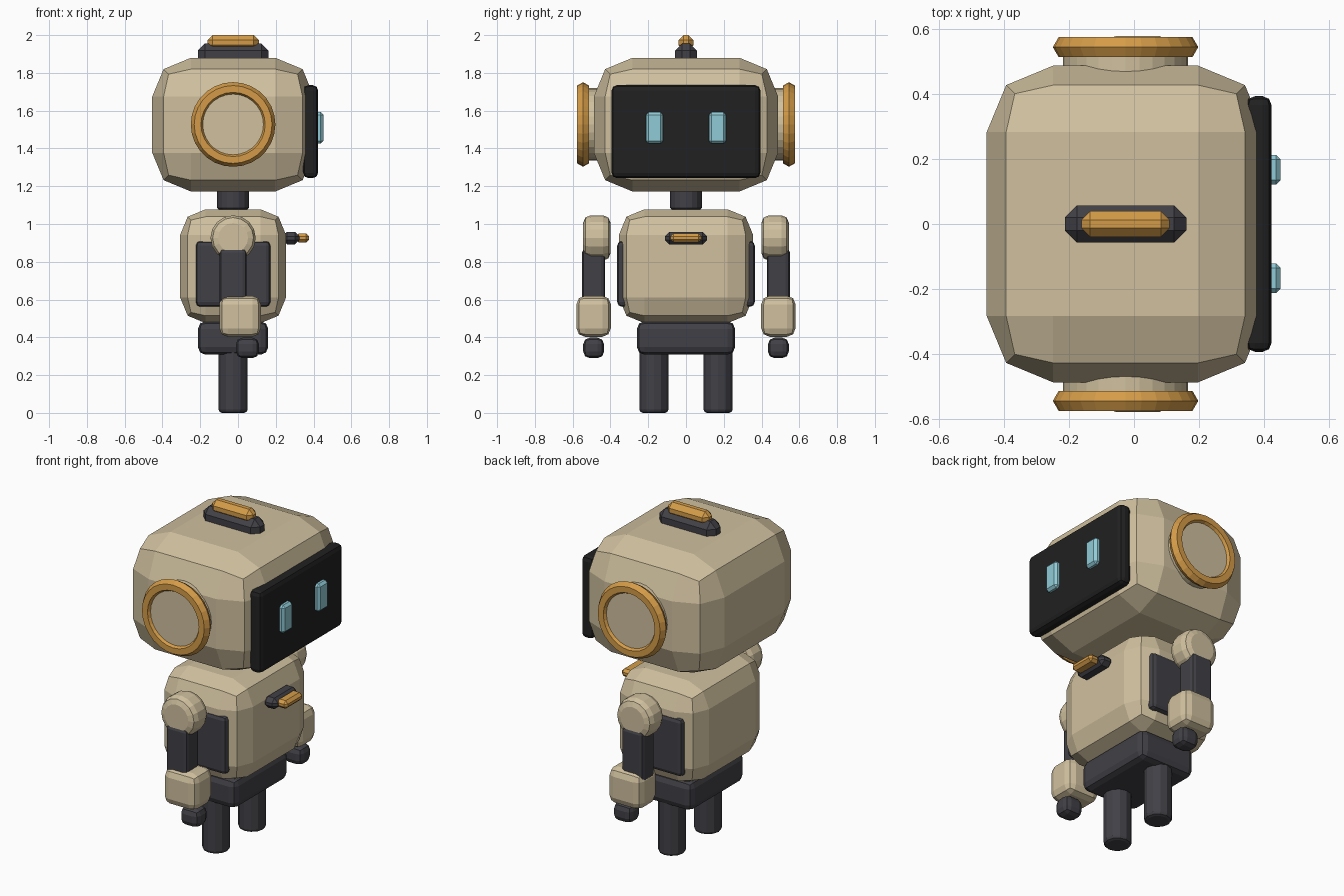
import bpy, bmesh, math
from mathutils import Matrix, Vector

if "Cube" in bpy.data.objects:
    bpy.data.objects.remove(bpy.data.objects["Cube"])


def colour(name, rgb):
    m = bpy.data.materials.new(name)
    m.diffuse_color = (*rgb, 1)
    m.use_nodes = True
    m.node_tree.nodes["Principled BSDF"].inputs["Base Color"].default_value = m.diffuse_color
    return m


BEIGE = colour("beige_shell", (0.63, 0.53, 0.345))
DARK = colour("charcoal", (0.052, 0.052, 0.062))
BLACK = colour("black_screen", (0.015, 0.015, 0.015))
GOLD = colour("gold", (0.66, 0.33, 0.065))
TEAL = colour("pale_teal", (0.28, 0.60, 0.68))
CX = -0.026  # centre line of the figure in x


def finish(name, bm, mat):
    bmesh.ops.recalc_face_normals(bm, faces=bm.faces)
    me = bpy.data.meshes.new(name)
    bm.to_mesh(me)
    bm.free()
    me.materials.append(mat)
    ob = bpy.data.objects.new(name, me)
    bpy.context.collection.objects.link(ob)
    return ob


def box(name, x, y, z, bevel, mat, segs=2):
    """Bevelled box from (min, max) ranges on each axis."""
    bm = bmesh.new()
    bmesh.ops.create_cube(bm, size=1)
    for v in bm.verts:
        v.co = Vector([r[0] if c < 0 else r[1] for c, r in zip(v.co, (x, y, z))])
    bmesh.ops.bevel(bm, geom=bm.edges[:], offset=bevel, segments=segs,
                    profile=0.5, affect='EDGES', clamp_overlap=True)
    return finish(name, bm, mat)


def cylinder(name, centre, radius, depth, mat, axis='Z', sides=16, bevel=0.0, segs=2):
    """Cylinder along Z or Y with optionally bevelled rims."""
    bm = bmesh.new()
    rot = Matrix.Rotation(math.pi / 2, 4, 'X') if axis == 'Y' else Matrix()
    bmesh.ops.create_cone(bm, cap_ends=True, segments=sides, radius1=radius,
                          radius2=radius, depth=depth,
                          matrix=Matrix.Translation(centre) @ rot)
    if bevel:
        rims = [e for e in bm.edges if any(len(f.verts) > 4 for f in e.link_faces)]
        bmesh.ops.bevel(bm, geom=rims, offset=bevel, segments=segs,
                        profile=0.5, affect='EDGES', clamp_overlap=True)
    return finish(name, bm, mat)


def ring(name, centre, major, minor, mat, sides=28, section=6):
    """Faceted ring around the Y axis."""
    bm = bmesh.new()
    loops = []
    for i in range(sides):
        a = math.tau * i / sides
        loop = []
        for j in range(section):
            b = math.tau * j / section
            r = major + minor * math.cos(b)
            p = Vector((r * math.cos(a), minor * math.sin(b), r * math.sin(a)))
            loop.append(bm.verts.new(p + Vector(centre)))
        loops.append(loop)
    for i in range(sides):
        p, q = loops[i], loops[(i + 1) % sides]
        for j in range(section):
            k = (j + 1) % section
            bm.faces.new((p[j], p[k], q[k], q[j]))
    return finish(name, bm, mat)


def span(c, half):
    return (c - half, c + half)


# Head with screen
box("head", span(CX, 0.428), (-0.488, 0.488), (1.172, 1.88), 0.205, BEIGE)
box("face_screen", (0.345, 0.424), (-0.394, 0.394), (1.243, 1.735), 0.028, BLACK)

# Crest on top of the head
box("crest_base", span(CX, 0.187), (-0.057, 0.057), (1.84, 1.955), 0.037, DARK, 1)
box("crest_light", span(CX, 0.136), (-0.04, 0.04), (1.92, 2.0), 0.027, GOLD, 1)

# Neck, torso and hips
cylinder("neck", (CX, 0, 1.135), 0.084, 0.13, DARK, sides=16, bevel=0.015, segs=1)
box("torso", span(CX, 0.28), (-0.355, 0.355), (0.475, 1.078), 0.135, BEIGE)
box("hips", span(CX, 0.186), (-0.26, 0.26), (0.308, 0.485), 0.04, DARK)

# Chest light
box("chest_light_base", (0.235, 0.326), (-0.112, 0.112), (0.892, 0.958), 0.024, DARK, 1)
box("chest_light", (0.305, 0.377), (-0.082, 0.082), (0.902, 0.95), 0.016, GOLD, 1)

# Paired parts
for s, side in ((-1, "right"), (1, "left")):
    def sy(a, b):
        return tuple(sorted((s * a, s * b)))

    # Eye and ear
    box(f"eye_{side}", (0.41, 0.452), sy(0.122, 0.213), (1.425, 1.592), 0.014, TEAL, 1)
    cylinder(f"ear_{side}", (CX, s * 0.505, 1.527), 0.192, 0.11, BEIGE, 'Y', 28)
    ring(f"ear_ring_{side}", (CX, s * 0.545, 1.527), 0.188, 0.036, GOLD)

    # Torso side panel
    box(f"side_panel_{side}", span(CX, 0.197), sy(0.3, 0.364), (0.562, 0.91), 0.024, DARK)

    # Arm
    cylinder(f"shoulder_{side}", (CX, s * 0.472, 0.926), 0.12, 0.146, BEIGE, 'Y', 16, 0.04)
    box(f"upper_arm_{side}", span(CX, 0.071), sy(0.428, 0.55), (0.56, 0.872), 0.022, DARK)
    box(f"forearm_{side}", span(0.011, 0.11), sy(0.398, 0.58), (0.403, 0.62), 0.045, BEIGE)
    box(f"hand_{side}", span(0.05, 0.061), sy(0.434, 0.544), (0.29, 0.398), 0.034, DARK)

    # Leg
    cylinder(f"leg_{side}", (CX, s * 0.17, 0.17), 0.077, 0.34, DARK, sides=12, bevel=0.018)
